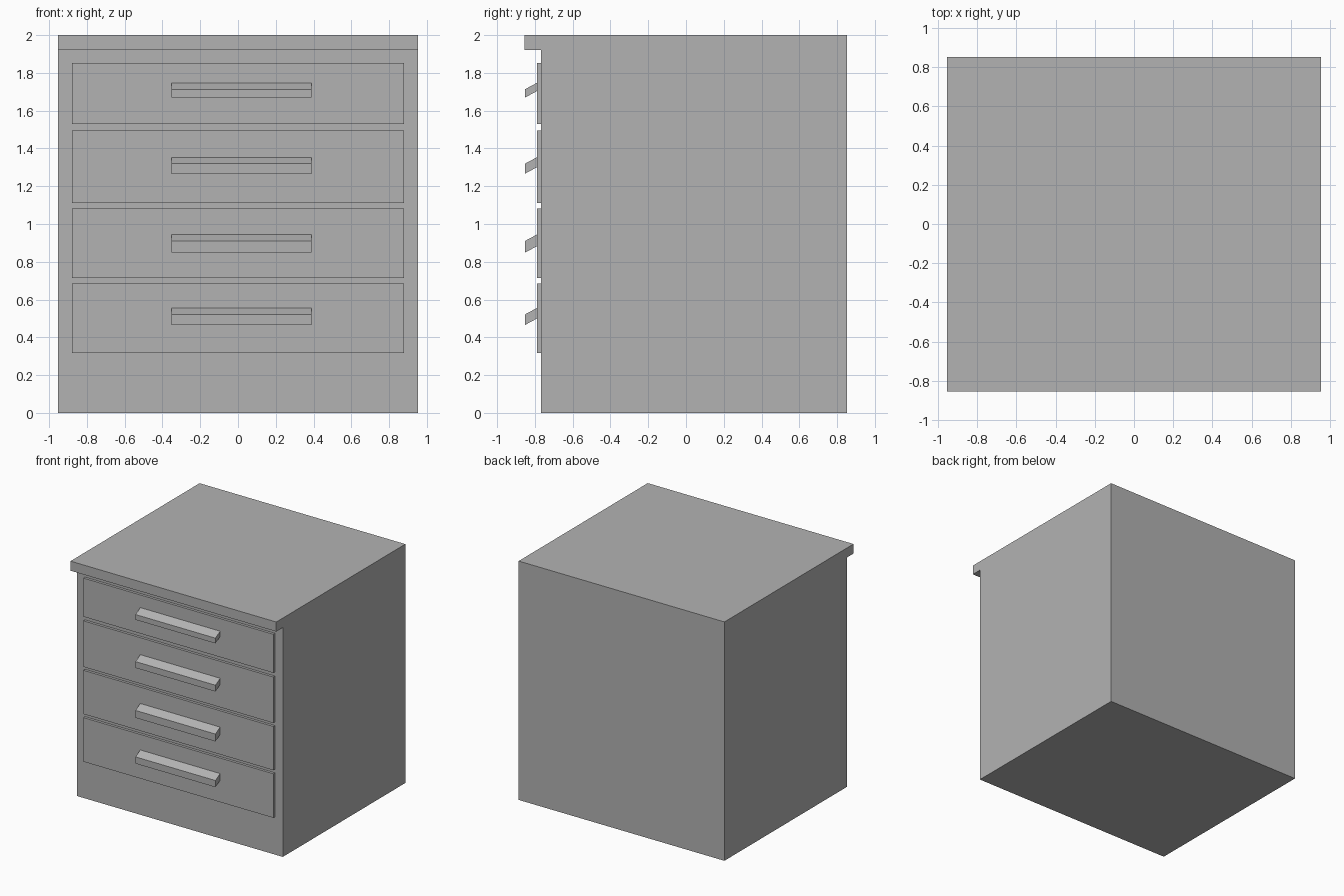
import bpy
import bmesh

if "Cube" in bpy.data.objects:
    bpy.data.objects.remove(bpy.data.objects["Cube"])

# Single grey finish
grey = bpy.data.materials.new("plain grey")
grey.use_nodes = True
color = (0.448, 0.448, 0.448, 1)
grey.diffuse_color = color
grey.node_tree.nodes["Principled BSDF"].inputs["Base Color"].default_value = color


def extrude_profile(name, profile, x0, x1):
    """Sweep a closed (y, z) side profile from x0 to x1."""
    bm = bmesh.new()
    face = bm.faces.new([bm.verts.new((x0, y, z)) for y, z in profile])
    swept = bmesh.ops.extrude_face_region(bm, geom=[face])["geom"]
    verts = [g for g in swept if isinstance(g, bmesh.types.BMVert)]
    bmesh.ops.translate(bm, verts=verts, vec=(x1 - x0, 0, 0))
    bmesh.ops.recalc_face_normals(bm, faces=bm.faces)
    mesh = bpy.data.meshes.new(name)
    bm.to_mesh(mesh)
    bm.free()
    mesh.materials.append(grey)
    obj = bpy.data.objects.new(name, mesh)
    bpy.context.collection.objects.link(obj)
    return obj


BACK, FRONT, PANEL, LIP = 0.853, -0.768, -0.79, -0.855

# Cabinet with overhanging top lip
extrude_profile("cabinet_body", [
    (BACK, 0), (FRONT, 0), (FRONT, 1.92), (LIP, 1.92), (LIP, 2), (BACK, 2),
], -0.953, 0.953)

# Drawers: panel bottom, panel top, handle top at the panel, handle thickness
drawers = [
    (1.53, 1.853, 1.747, 0.044),
    (1.11, 1.495, 1.353, 0.053),
    (0.715, 1.081, 0.944, 0.062),
    (0.316, 0.685, 0.555, 0.056),
]
for i, (bottom, top, grip, thick) in enumerate(drawers, 1):
    extrude_profile(f"drawer_front_{i}", [
        (FRONT, bottom), (PANEL, bottom), (PANEL, top), (FRONT, top),
    ], -0.88, 0.88)
    # Slanted handle dropping toward the front
    tip = grip - 0.034
    extrude_profile(f"drawer_handle_{i}", [
        (PANEL, grip), (LIP + 0.002, tip),
        (LIP + 0.002, tip - thick), (PANEL, grip - thick),
    ], -0.352, 0.388)
